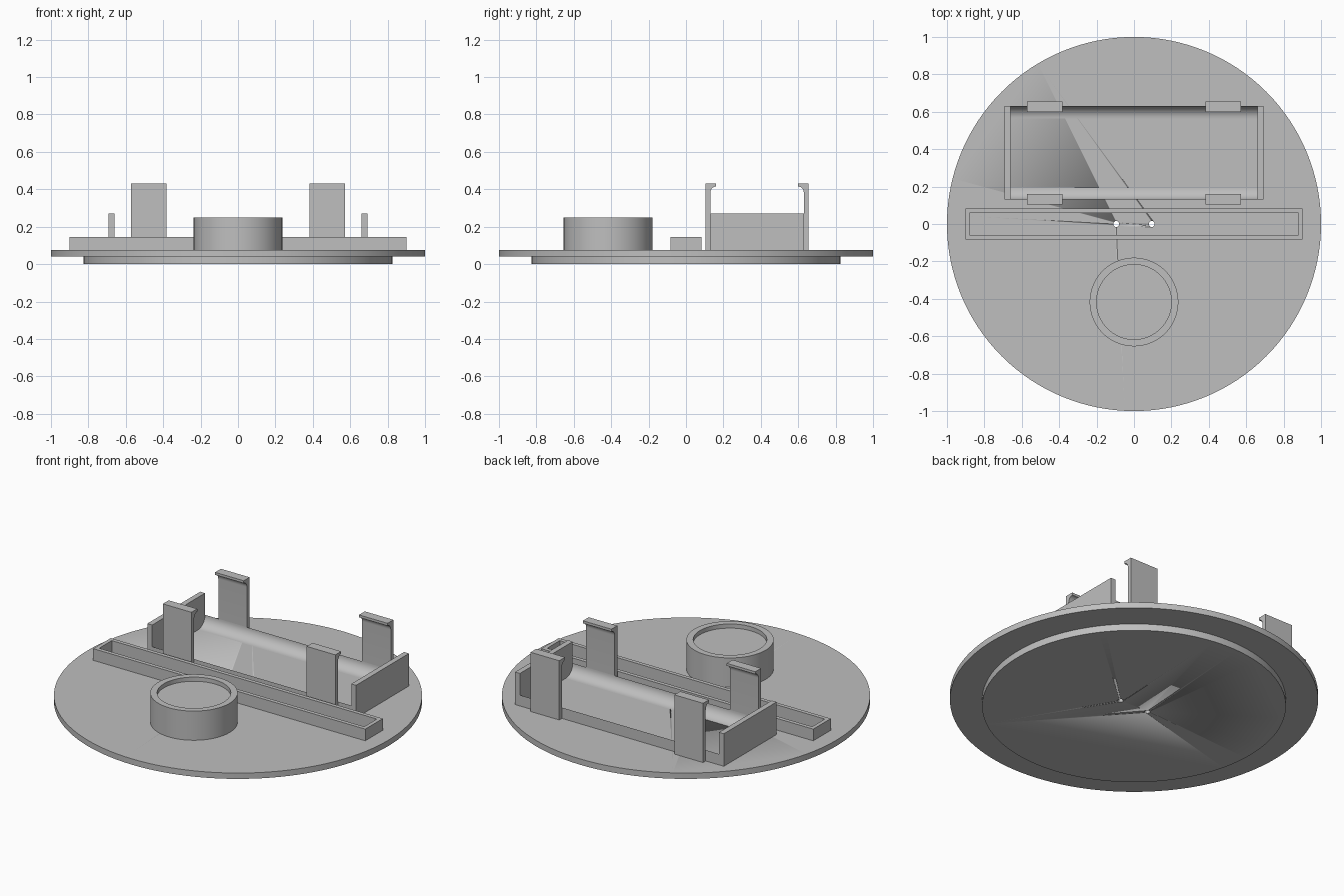
import bpy, bmesh
from math import sin, cos, pi

cube = bpy.data.objects.get("Cube")
if cube:
    bpy.data.objects.remove(cube, do_unlink=True)

grey = bpy.data.materials.new("plain grey")
grey.use_nodes = True
colour = (0.52, 0.52, 0.52, 1)
grey.diffuse_color = colour
grey.node_tree.nodes["Principled BSDF"].inputs["Base Color"].default_value = colour

DECK = 0.075      # top of the base plate
TRAY_Y = 0.38     # centre line of the tray
TRAY_HALF = 0.25  # half the width of the tray


def finish(name, bm, smooth=True):
    bmesh.ops.recalc_face_normals(bm, faces=bm.faces)
    mesh = bpy.data.meshes.new(name)
    bm.to_mesh(mesh)
    bm.free()
    mesh.materials.append(grey)
    obj = bpy.data.objects.new(name, mesh)
    bpy.context.collection.objects.link(obj)
    if smooth:
        bpy.ops.object.select_all(action="DESELECT")
        obj.select_set(True)
        bpy.context.view_layer.objects.active = obj
        bpy.ops.object.shade_smooth_by_angle(angle=pi / 6)
    return obj


def lathe(name, profile, x=0, y=0, sides=96):
    """Turn an (r, z) profile into a closed solid with flat end caps."""
    bm = bmesh.new()
    rings = [[bm.verts.new((x + r * cos(2 * pi * i / sides),
                            y + r * sin(2 * pi * i / sides), z))
              for i in range(sides)] for r, z in profile]
    for a, b in zip(rings, rings[1:]):
        for i in range(sides):
            j = (i + 1) % sides
            bm.faces.new((a[i], a[j], b[j], b[i]))
    bm.faces.new(rings[0])
    bm.faces.new(rings[-1])
    return finish(name, bm)


def extrude_x(name, profile, x0, x1):
    """Sweep a closed (y, z) profile along x."""
    bm = bmesh.new()
    a, b = [[bm.verts.new((x, y, z)) for y, z in profile] for x in (x0, x1)]
    bm.faces.new(a)
    bm.faces.new(b)
    for i in range(len(a)):
        j = (i + 1) % len(a)
        bm.faces.new((a[i], a[j], b[j], b[i]))
    return finish(name, bm)


# Stepped round base plate
base = lathe("base_plate", [(0.825, 0), (0.825, 0.04), (1, 0.04), (1, DECK)], sides=128)

# Two small wire holes through the plate
for side in (-1, 1):
    cutter = lathe("hole_cutter", [(0.016, -0.1), (0.016, 0.2)], x=side * 0.095, sides=24)
    cutter.hide_render = True
    cutter.hide_viewport = True
    cut = base.modifiers.new("wire_hole", "BOOLEAN")
    cut.operation = "DIFFERENCE"
    cut.solver = "EXACT"
    cut.object = cutter

# Round cup with a shallow recess in its top
lathe("round_cup", [(0.237, DECK), (0.237, 0.25), (0.2, 0.25), (0.2, 0.225)], y=-0.417)

# Long rectangular frame, open to the plate
bm = bmesh.new()
bmesh.ops.create_cube(bm, size=1)
for v in bm.verts:
    v.co = (v.co.x * 1.804, v.co.y * 0.166, DECK + (v.co.z + 0.5) * 0.07)
bm.normal_update()
top = max(bm.faces, key=lambda f: f.calc_center_median().z)
bottom = min(bm.faces, key=lambda f: f.calc_center_median().z)
bmesh.ops.delete(bm, geom=[bottom], context="FACES")
bmesh.ops.inset_region(bm, faces=[top], thickness=0.033)
inner = bmesh.ops.extrude_discrete_faces(bm, faces=[top])["faces"][0]
for v in inner.verts:
    v.co.z = DECK
bmesh.ops.delete(bm, geom=[inner], context="FACES")
finish("long_frame", bm, smooth=False)

# Tray end walls
lo, hi = TRAY_Y - TRAY_HALF, TRAY_Y + TRAY_HALF
for side in (-1, 1):
    extrude_x("tray_end_wall", [(lo, DECK), (hi, DECK), (hi, 0.27), (lo, 0.27)],
              side * 0.66, side * 0.692)

# Tray side fillets and hooked clips, front and back
R = 0.065
for s, where in ((-1, "front"), (1, "back")):
    edge = TRAY_Y + s * TRAY_HALF
    fillet = [(edge, DECK)]
    for i in range(13):
        t = pi / 2 * i / 12
        fillet.append((edge - s * R * (1 - cos(t)), DECK + R * (1 - sin(t))))
    extrude_x("tray_fillet_" + where, fillet, -0.66, 0.66)

    clip = [(edge, DECK), (edge + s * 0.025, DECK),
            (edge + s * 0.025, 0.43), (edge - s * 0.03, 0.43)]
    for i in range(9):
        t = pi / 2 * i / 8
        clip.append((edge - s * 0.03 * (1 - sin(t)), 0.415 - 0.035 * (1 - cos(t))))
    for side in (-1, 1):
        extrude_x("clip_" + where, clip, side * 0.382, side * 0.572)
